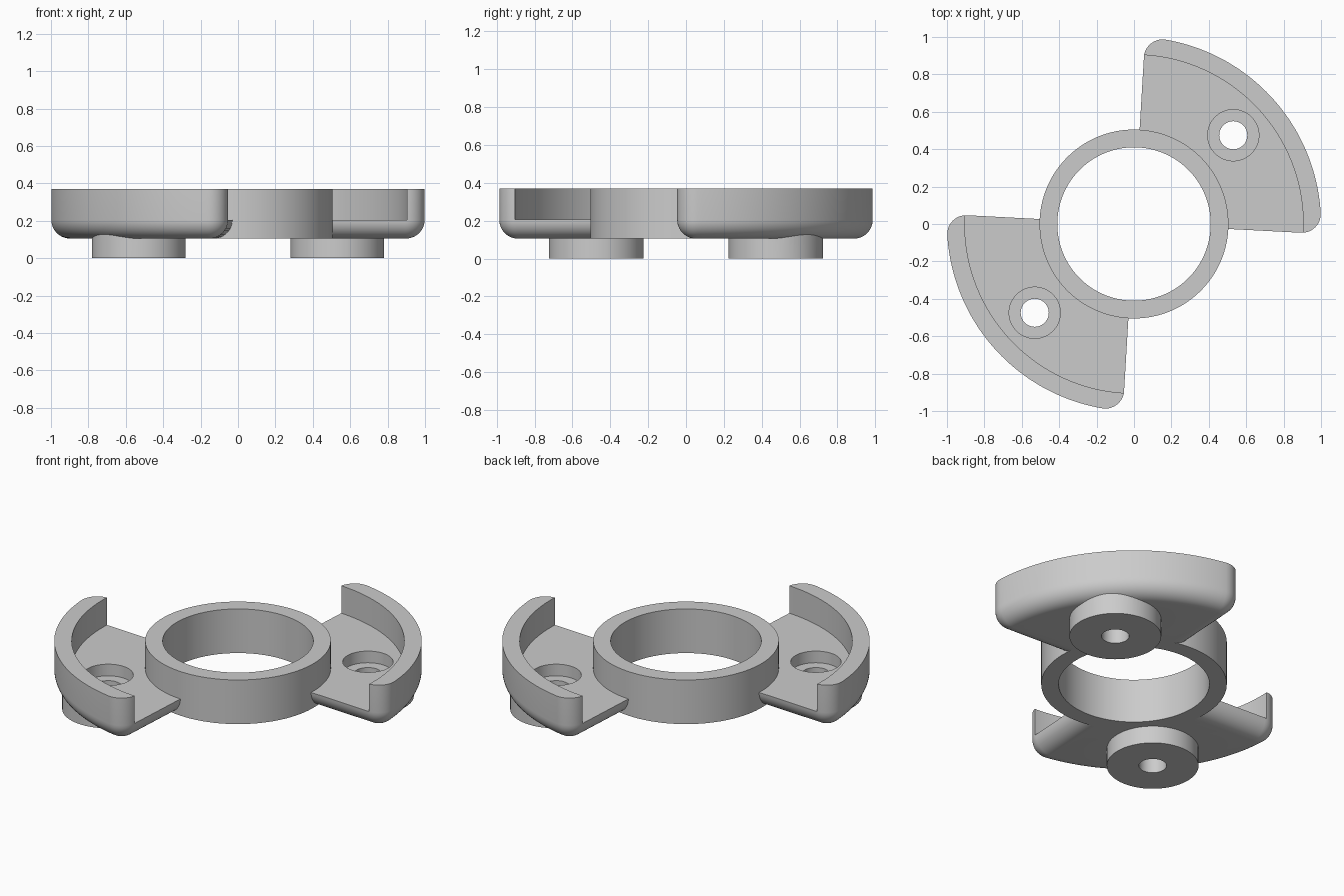
import bpy, bmesh, math
from mathutils import Vector

cube = bpy.data.objects.get("Cube")
if cube:
    bpy.data.objects.remove(cube, do_unlink=True)

grey = bpy.data.materials.new("plain grey")
grey.use_nodes = True
colour = (0.6, 0.6, 0.6, 1)
grey.diffuse_color = colour
grey.node_tree.nodes["Principled BSDF"].inputs["Base Color"].default_value = colour

# Shared dimensions
BASE, FLOOR, TOP = 0.105, 0.205, 0.37
RING_OUT, RING_IN = 0.505, 0.41
RADIUS, WALL_IN, ROUND = 1.0, 0.905, 0.1
START, END = math.radians(-3), math.radians(86.6)
MID = (START + END) / 2
HOLE = Vector((math.cos(MID), math.sin(MID))) * 0.712


def make_object(name, bm):
    bmesh.ops.recalc_face_normals(bm, faces=bm.faces)
    mesh = bpy.data.meshes.new(name)
    bm.to_mesh(mesh)
    bm.free()
    mesh.materials.append(grey)
    obj = bpy.data.objects.new(name, mesh)
    bpy.context.collection.objects.link(obj)
    return obj


def loft(name, rings, closed=False):
    """Skin a stack of equal-length outlines, capped or joined end to end."""
    bm = bmesh.new()
    loops = [[bm.verts.new(p) for p in ring] for ring in rings]
    pairs = list(zip(loops, loops[1:]))
    if closed:
        pairs.append((loops[-1], loops[0]))
    else:
        bm.faces.new(loops[0])
        bm.faces.new(loops[-1])
    for a, b in pairs:
        for i in range(len(a)):
            j = (i + 1) % len(a)
            bm.faces.new((a[i], a[j], b[j], b[i]))
    return make_object(name, bm)


def circle(radius, z, centre=(0, 0), count=64):
    steps = [2 * math.pi * i / count for i in range(count)]
    return [(centre[0] + radius * math.cos(t), centre[1] + radius * math.sin(t), z)
            for t in steps]


def cylinder(name, radius, low, high, centre=(0, 0), count=64):
    return loft(name, [circle(radius, z, centre, count) for z in (low, high)])


def arc(centre, radius, a, b, count, z):
    return [(centre[0] + radius * math.cos(a + (b - a) * i / count),
             centre[1] + radius * math.sin(a + (b - a) * i / count), z)
            for i in range(count + 1)]


def wing_outline(inset, z):
    """Sector with rounded outer corners, shrunk by inset."""
    reach = RADIUS - ROUND
    swing = math.asin(ROUND / reach)
    corner = max(ROUND - inset, 0.002)
    a, b = START + swing, END - swing
    c1 = (reach * math.cos(a), reach * math.sin(a))
    c2 = (reach * math.cos(b), reach * math.sin(b))
    root = (RING_OUT + RING_IN) / 2
    lean = math.asin(inset / root)
    pts = arc(c1, corner, START - math.pi / 2, a, 10, z)
    pts += arc((0, 0), reach + corner, a, b, 48, z)[1:-1]
    pts += arc(c2, corner, b, END + math.pi / 2, 10, z)
    pts += arc((0, 0), root, END - lean, START + lean, 24, z)
    return pts


def combine(obj, tool, operation):
    tool.hide_render = True
    mod = obj.modifiers.new(tool.name, "BOOLEAN")
    mod.operation, mod.solver, mod.object = operation, "EXACT", tool
    with bpy.context.temp_override(object=obj, active_object=obj):
        bpy.ops.object.modifier_apply(modifier=mod.name)
    bpy.data.objects.remove(tool, do_unlink=True)


def smooth(obj):
    bpy.ops.object.select_all(action="DESELECT")
    obj.select_set(True)
    bpy.context.view_layer.objects.active = obj
    bpy.ops.object.shade_smooth_by_angle(angle=math.radians(30))


# Central ring
ring = loft("central_ring", [circle(r, z, count=128) for r, z in (
    (RING_OUT, BASE), (RING_OUT, TOP), (RING_IN, TOP), (RING_IN, BASE))], closed=True)
smooth(ring)

# Wing with rounded underside
layers = []
for i in range(11):
    t = math.pi / 2 * i / 10
    layers.append(wing_outline(ROUND * (1 - math.sin(t)), BASE + ROUND * (1 - math.cos(t))))
layers.append(wing_outline(0, TOP))
wing = loft("left_wing", layers)

# Recess behind the rim wall, round foot, and stepped screw hole
combine(wing, cylinder("recess", WALL_IN, FLOOR, TOP + 0.2, count=192), "DIFFERENCE")
combine(wing, cylinder("foot", 0.25, 0, 0.16, HOLE), "UNION")
combine(wing, cylinder("counterbore", 0.137, 0.135, 0.5, HOLE), "DIFFERENCE")
combine(wing, cylinder("screw_hole", 0.075, -0.1, 0.5, HOLE, 48), "DIFFERENCE")
smooth(wing)

# Opposite wing
other = wing.copy()
other.name = "right_wing"
other.rotation_euler.z = math.pi
bpy.context.collection.objects.link(other)
